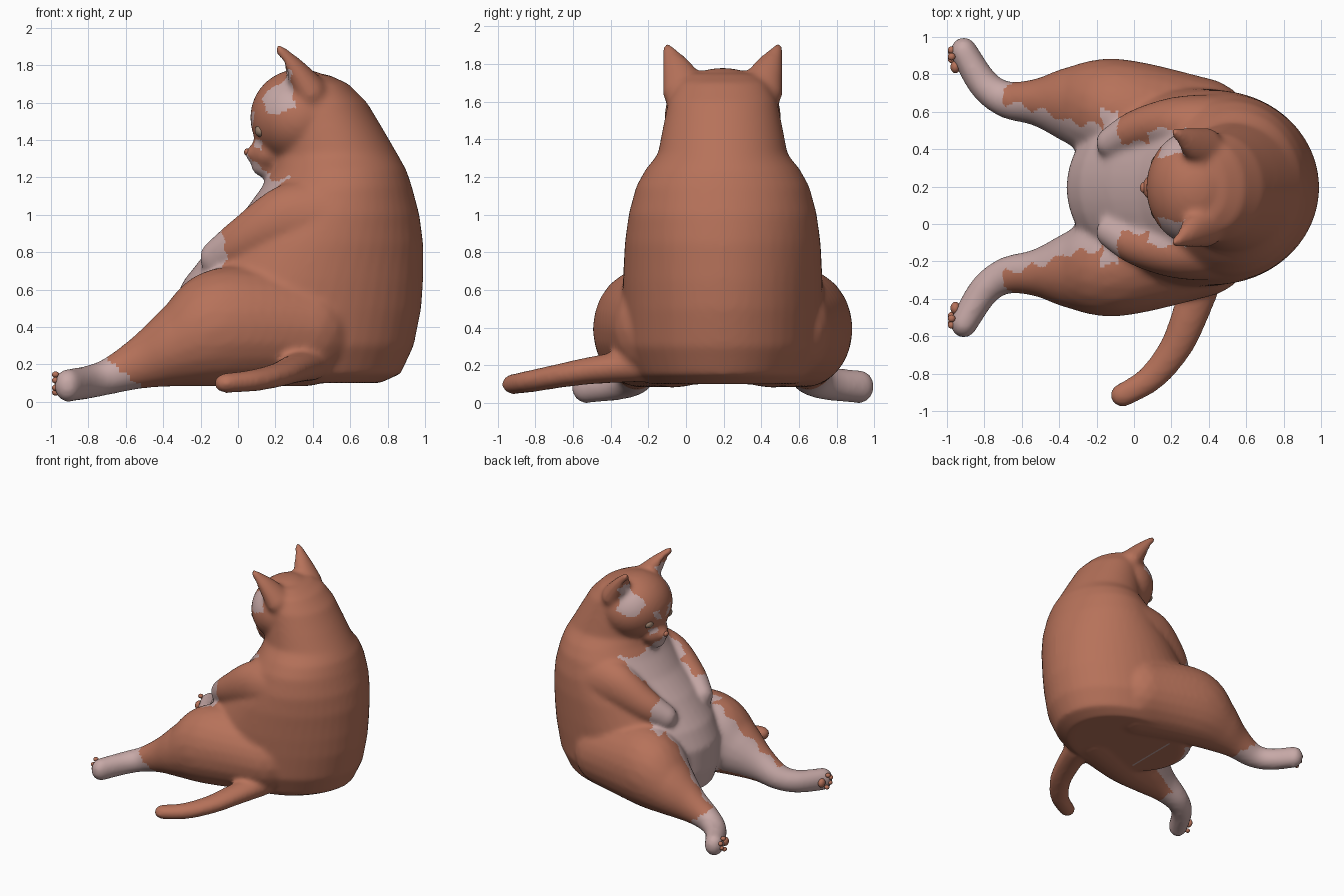
import bpy, bmesh, math
from mathutils import Matrix, Vector

if "Cube" in bpy.data.objects:
    bpy.data.objects.remove(bpy.data.objects["Cube"])

CY = 0.195  # the animal's own mirror plane


def material(name, rgb):
    m = bpy.data.materials.new(name)
    m.use_nodes = True
    m.diffuse_color = (*rgb, 1)
    m.node_tree.nodes["Principled BSDF"].inputs["Base Color"].default_value = (*rgb, 1)
    return m


brown = material("ginger fur", (0.47, 0.168, 0.102))
white = material("pale fur", (0.57, 0.395, 0.385))
olive = material("eye tan", (0.36, 0.24, 0.17))


def ball(bm, loc, radii, rot=None, detail=3):
    mat = Matrix.Translation(loc) @ (rot or Matrix()) @ Matrix.Diagonal((*radii, 1))
    bmesh.ops.create_icosphere(bm, subdivisions=detail, radius=1, matrix=mat)


def chain(bm, keys, side, steps=9):
    """Overlapping balls along a smooth path; keys are x, offset, z, rx, ry, rz."""
    n = len(keys)
    for i in range(n - 1):
        ks = [keys[max(0, min(n - 1, i + j))] for j in (-1, 0, 1, 2)]
        for s in range(steps + (i == n - 2)):
            t = s / steps
            v = [0.5 * (2 * b + (c - a) * t + (2 * a - 5 * b + 4 * c - d) * t * t
                        + (3 * b - a - 3 * c + d) * t ** 3) for a, b, c, d in zip(*ks)]
            ball(bm, (v[0], CY + side * v[1], v[2]), v[3:])


def loft(bm, rings, n=48):
    """Closed skin over level ellipses; rings are z, back x, front x, half width."""
    loops = []
    for z, x0, x1, ry in rings:
        loops.append([bm.verts.new(((x0 + x1) / 2 + (x1 - x0) / 2 * math.cos(a),
                                    CY + ry * math.sin(a), z))
                      for a in (2 * math.pi * k / n for k in range(n))])
    for a, b in zip(loops, loops[1:]):
        for k in range(n):
            bm.faces.new((a[k], a[(k + 1) % n], b[(k + 1) % n], b[k]))
    bm.faces.new(loops[0][::-1])
    bm.faces.new(loops[-1])


def make(name, bm, *mats):
    me = bpy.data.meshes.new(name)
    bm.to_mesh(me)
    bm.free()
    ob = bpy.data.objects.new(name, me)
    bpy.context.collection.objects.link(ob)
    for m in mats:
        me.materials.append(m)
    for p in me.polygons:
        p.use_smooth = True
    return ob


# Torso, from the seat up to the nape
bm = bmesh.new()
loft(bm, [(0.1, -0.25, 0.76, 0.4), (0.15, -0.32, 0.87, 0.46), (0.3, -0.36, 0.94, 0.52),
          (0.5, -0.36, 0.98, 0.53), (0.65, -0.29, 0.99, 0.53), (0.85, -0.13, 0.99, 0.52),
          (1.0, 0.02, 0.97, 0.5), (1.15, 0.13, 0.93, 0.46), (1.24, 0.18, 0.9, 0.41),
          (1.32, 0.2, 0.855, 0.345), (1.45, 0.2, 0.78, 0.32), (1.6, 0.2, 0.69, 0.29),
          (1.7, 0.25, 0.59, 0.24), (1.75, 0.32, 0.48, 0.16)])

# Head and muzzle
ball(bm, (0.33, CY, 1.52), (0.265, 0.31, 0.26), detail=4)
ball(bm, (0.17, CY, 1.33), (0.11, 0.13, 0.1))
ball(bm, (0.1, CY, 1.325), (0.065, 0.065, 0.05))
ball(bm, (0.14, CY, 1.26), (0.07, 0.08, 0.06))

leg = [(0.35, 0.26, 0.39, 0.3, 0.33, 0.31), (-0.08, 0.4, 0.4, 0.25, 0.29, 0.32),
       (-0.33, 0.44, 0.31, 0.13, 0.21, 0.23), (-0.51, 0.455, 0.22, 0.1, 0.13, 0.15),
       (-0.68, 0.47, 0.14, 0.09, 0.1, 0.1), (-0.8, 0.55, 0.105, 0.085, 0.085, 0.09),
       (-0.91, 0.725, 0.087, 0.073, 0.08, 0.09)]
arm = [(0.52, 0.26, 0.98, 0.22, 0.24, 0.24), (0.25, 0.34, 0.97, 0.14, 0.15, 0.19),
       (0.02, 0.31, 0.86, 0.1, 0.11, 0.13), (-0.12, 0.24, 0.77, 0.085, 0.085, 0.095)]
ear = [(0.39, 0.2, 1.65, 0.09, 0.12, 0.1), (0.31, 0.235, 1.77, 0.065, 0.085, 0.06),
       (0.22, 0.295, 1.885, 0.025, 0.025, 0.03)]
for side in (-1, 1):
    for limb in (leg, arm, ear):
        chain(bm, limb, side)

# Tail, swept to one side
chain(bm, [(0.38, 0.45, 0.2, 0.11, 0.1, 0.09), (0.3, 0.68, 0.175, 0.1, 0.09, 0.075),
           (0.22, 0.86, 0.145, 0.09, 0.08, 0.065), (0.09, 1.02, 0.115, 0.08, 0.07, 0.06),
           (-0.06, 1.11, 0.1, 0.07, 0.065, 0.055)], -1)
body = make("body", bm, brown, white)

# Hollows of the ears
bm = bmesh.new()
for side in (-1, 1):
    ball(bm, (0.205, CY + side * 0.245, 1.765), (0.07, 0.055, 0.1),
         Matrix.Rotation(-side * 0.45, 4, "X"))
scoop = make("ear_scoop", bm, brown)
scoop.hide_render = True
scoop.hide_set(True)


# Fuse everything into one soft skin
def remesh():
    m = body.modifiers.new("fuse", "REMESH")
    m.mode = "VOXEL"
    m.voxel_size = 0.015


remesh()
cut = body.modifiers.new("hollow", "BOOLEAN")
cut.operation = "DIFFERENCE"
cut.object = scoop
remesh()
soft = body.modifiers.new("soften", "SMOOTH")
soft.factor = 0.5
soft.iterations = 12
skin = bpy.data.meshes.new_from_object(
    body.evaluated_get(bpy.context.evaluated_depsgraph_get()))
body.modifiers.clear()
body.data = skin
bpy.data.objects.remove(scoop)
skin.materials.clear()
for m in (brown, white):
    skin.materials.append(m)


# Pale markings, with ragged borders
def is_pale(p, n):
    wob = 0.014 * math.sin(31 * p.x + 17 * p.z) + 0.01 * math.sin(67 * p.z - 45 * p.x)
    x, z = p.x + wob, p.z + wob
    d = abs(p.y - CY) + wob
    foot = x < -0.45 - p.z and p.z < 0.4
    inner_leg = x < -0.05 and d < 0.28 - 0.27 * (x + 0.05) and z > 0.1 and n.z > -0.6
    chest = x < 0.26 and d < 0.25 + 0.05 * (z > 1.05) and 0.12 < z < 1.2 and n.x < 0.35
    paw = x < -0.08 and p.z > 0.69 and d < 0.42
    chin = p.x < 0.2 and d < 0.17 and 1.1 < z < 1.32 - 0.7 * (p.x - 0.03)
    temple = 0.14 < x < 0.29 and 1.55 < z < 1.8 and 0.17 < d < 0.33 and n.x < -0.1
    brow = p.x < 0.16 and 1.49 < z < 1.54 and 0.05 < d < 0.1
    cheek = p.x < 0.13 and 1.36 < z < 1.42 and 0.07 < d < 0.13
    return foot or inner_leg or chest or paw or (chin and n.z < 0.4) or temple or brow or cheek


for f in skin.polygons:
    f.use_smooth = True
    f.material_index = int(is_pale(Vector(f.center), f.normal))

# Eyes and sole pads
for side, label in ((-1, "right"), (1, "left")):
    bm = bmesh.new()
    ball(bm, (0.125, CY + side * 0.125, 1.45), (0.035, 0.045, 0.036))
    make(label + "_eye", bm, olive)
    bm = bmesh.new()
    ball(bm, (-0.955, CY + side * 0.645, 0.095), (0.026, 0.034, 0.036))
    for off, z in ((0.685, 0.05), (0.725, 0.075), (0.735, 0.115), (0.7, 0.145)):
        ball(bm, (-0.975, CY + side * off, z), (0.02, 0.02, 0.017))
    make(label + "_sole_pads", bm, brown)

# Nose
bm = bmesh.new()
ball(bm, (0.05, CY, 1.335), (0.018, 0.028, 0.02))
make("nose", bm, brown)
